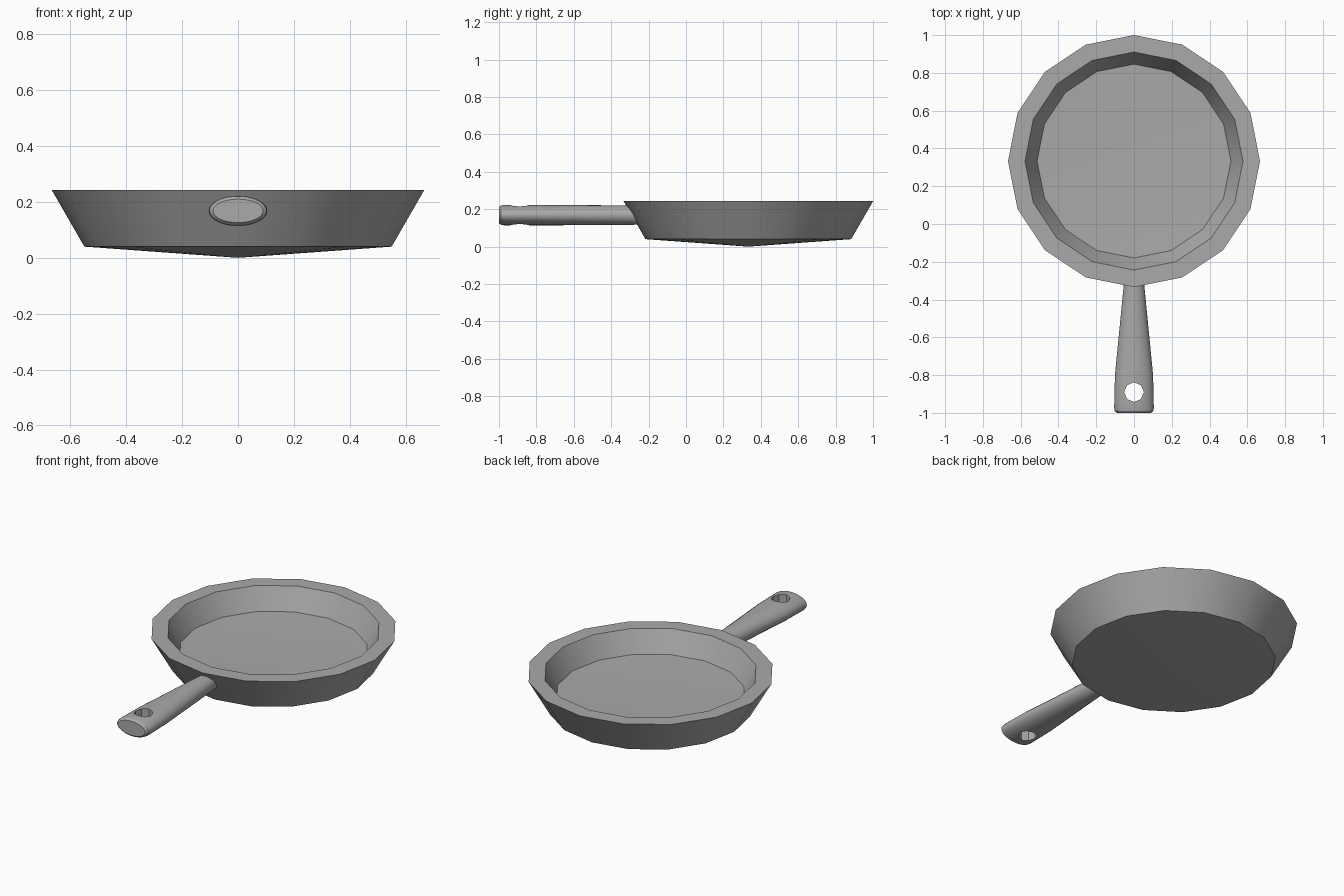
import bpy, bmesh
from math import pi, sin, cos, radians

cube = bpy.data.objects.get("Cube")
if cube:
    bpy.data.objects.remove(cube, do_unlink=True)

metal = bpy.data.materials.new("grey metal")
metal.use_nodes = True
GREY = (0.4, 0.4, 0.4, 1)
metal.diffuse_color = GREY
metal.node_tree.nodes["Principled BSDF"].inputs["Base Color"].default_value = GREY

PAN_Y = 1 / 3      # centre of the pan
HANDLE_Z = 0.168   # height of the handle axis


def finish(name, bm):
    """Turn a bmesh into a named, coloured object."""
    bmesh.ops.recalc_face_normals(bm, faces=bm.faces)
    mesh = bpy.data.meshes.new(name)
    bm.to_mesh(mesh)
    bm.free()
    mesh.materials.append(metal)
    obj = bpy.data.objects.new(name, mesh)
    bpy.context.collection.objects.link(obj)
    return obj


def bridge(bm, a, b):
    n = len(a)
    for i in range(n):
        j = (i + 1) % n
        bm.faces.new((a[i], a[j], b[j], b[i]))


def fan(bm, ring, tip):
    centre = bm.verts.new(tip)
    for a, b in zip(ring, ring[1:] + ring[:1]):
        bm.faces.new((a, b, centre))


def smooth(obj):
    bpy.ops.object.select_all(action='DESELECT')
    obj.select_set(True)
    bpy.context.view_layer.objects.active = obj
    bpy.ops.object.shade_smooth_by_angle(angle=radians(30))


# Pan: outer wall, flat rim, inner wall, shallow conical base and floor
bm = bmesh.new()
SIDES = 16
rings = []
for r, z in [(0.55, 0.04), (0.667, 0.243), (0.577, 0.243), (0.513, 0.118)]:
    rings.append([bm.verts.new((r * sin(2 * pi * i / SIDES),
                                PAN_Y + r * cos(2 * pi * i / SIDES), z))
                  for i in range(SIDES)])
for a, b in zip(rings, rings[1:]):
    bridge(bm, a, b)
fan(bm, rings[0], (0, PAN_Y, 0))
fan(bm, rings[-1], (0, PAN_Y, 0.098))
pan = finish("pan", bm)
smooth(pan)

# Handle: oval sections widening towards a rounded end
bm = bmesh.new()
SEGMENTS = 32
rings = []
for y, half_w, half_h in [(-0.245, 0.05, 0.05), (-0.34, 0.056, 0.053),
                          (-0.8, 0.101, 0.054), (-0.975, 0.105, 0.054),
                          (-0.99, 0.102, 0.051), (-1, 0.09, 0.042)]:
    rings.append([bm.verts.new((half_w * cos(2 * pi * i / SEGMENTS), y,
                                HANDLE_Z + half_h * sin(2 * pi * i / SEGMENTS)))
                  for i in range(SEGMENTS)])
for a, b in zip(rings, rings[1:]):
    bridge(bm, a, b)
bm.faces.new(rings[0])
bm.faces.new(rings[-1])
handle = finish("handle", bm)

# Hanging hole through the handle
bpy.ops.mesh.primitive_cylinder_add(vertices=8, radius=0.052, depth=0.4,
                                    location=(0, -0.89, HANDLE_Z))
cutter = bpy.context.object
cutter.name = "hole_cutter"
cutter.hide_render = True
cutter.data.materials.append(metal)
cut = handle.modifiers.new("hanging hole", 'BOOLEAN')
cut.operation = 'DIFFERENCE'
cut.solver = 'EXACT'
cut.object = cutter
bpy.context.view_layer.objects.active = handle
bpy.ops.object.modifier_apply(modifier=cut.name)
bpy.data.objects.remove(cutter, do_unlink=True)
smooth(handle)
